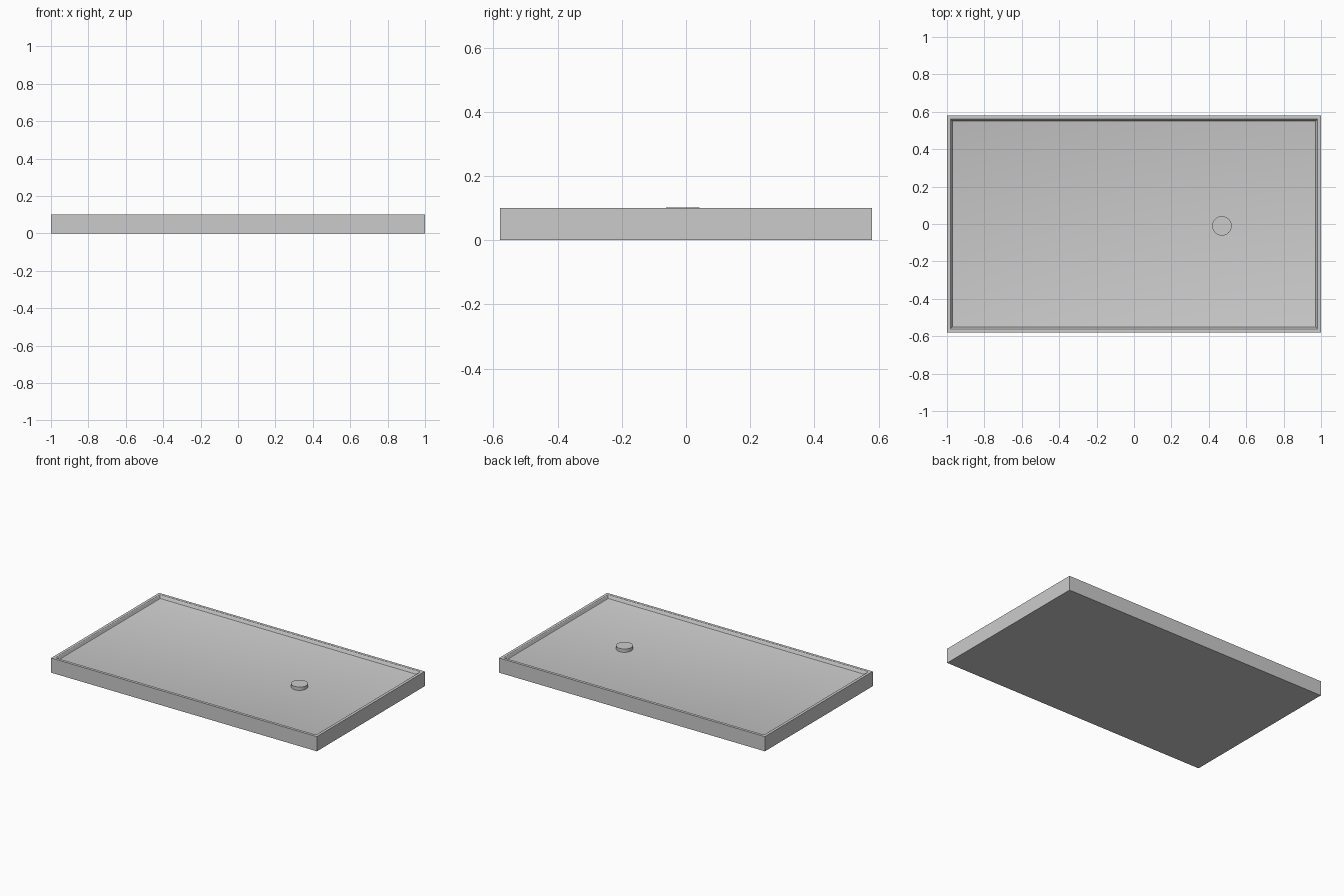
import bpy, bmesh

if "Cube" in bpy.data.objects:
    bpy.data.objects.remove(bpy.data.objects["Cube"])

HX, HY = 1.0, 0.58


def make_object(name, bm):
    bmesh.ops.recalc_face_normals(bm, faces=bm.faces)
    mesh = bpy.data.meshes.new(name)
    bm.to_mesh(mesh)
    bm.free()
    obj = bpy.data.objects.new(name, mesh)
    bpy.context.collection.objects.link(obj)
    bpy.context.view_layer.objects.active = obj
    obj.select_set(True)
    bpy.ops.object.shade_smooth_by_angle()
    obj.select_set(False)
    return obj


# Shower tray: rectangular rings (inset, height) from underside over the rim to the floor
profile = [(0, 0), (0, 0.1), (0.019, 0.1), (0.022, 0.098), (0.024, 0.094),
           (0.026, 0.086), (0.030, 0.081), (0.036, 0.079)]
bm = bmesh.new()
rings = []
for inset, z in profile:
    x, y = HX - inset, HY - inset
    rings.append([bm.verts.new((sx * x, sy * y, z))
                  for sx, sy in ((-1, -1), (1, -1), (1, 1), (-1, 1))])
for low, high in zip(rings, rings[1:]):
    for i in range(4):
        j = (i + 1) % 4
        bm.faces.new((low[i], low[j], high[j], high[i]))
bm.faces.new(rings[0])
bm.faces.new(rings[-1])
make_object("shower_tray", bm)

# Round drain cover standing on the floor
bm = bmesh.new()
bmesh.ops.create_cone(bm, cap_ends=True, segments=48, radius1=0.052,
                      radius2=0.052, depth=0.024)
drain = make_object("drain_cover", bm)
drain.location = (0.47, -0.01, 0.09)
